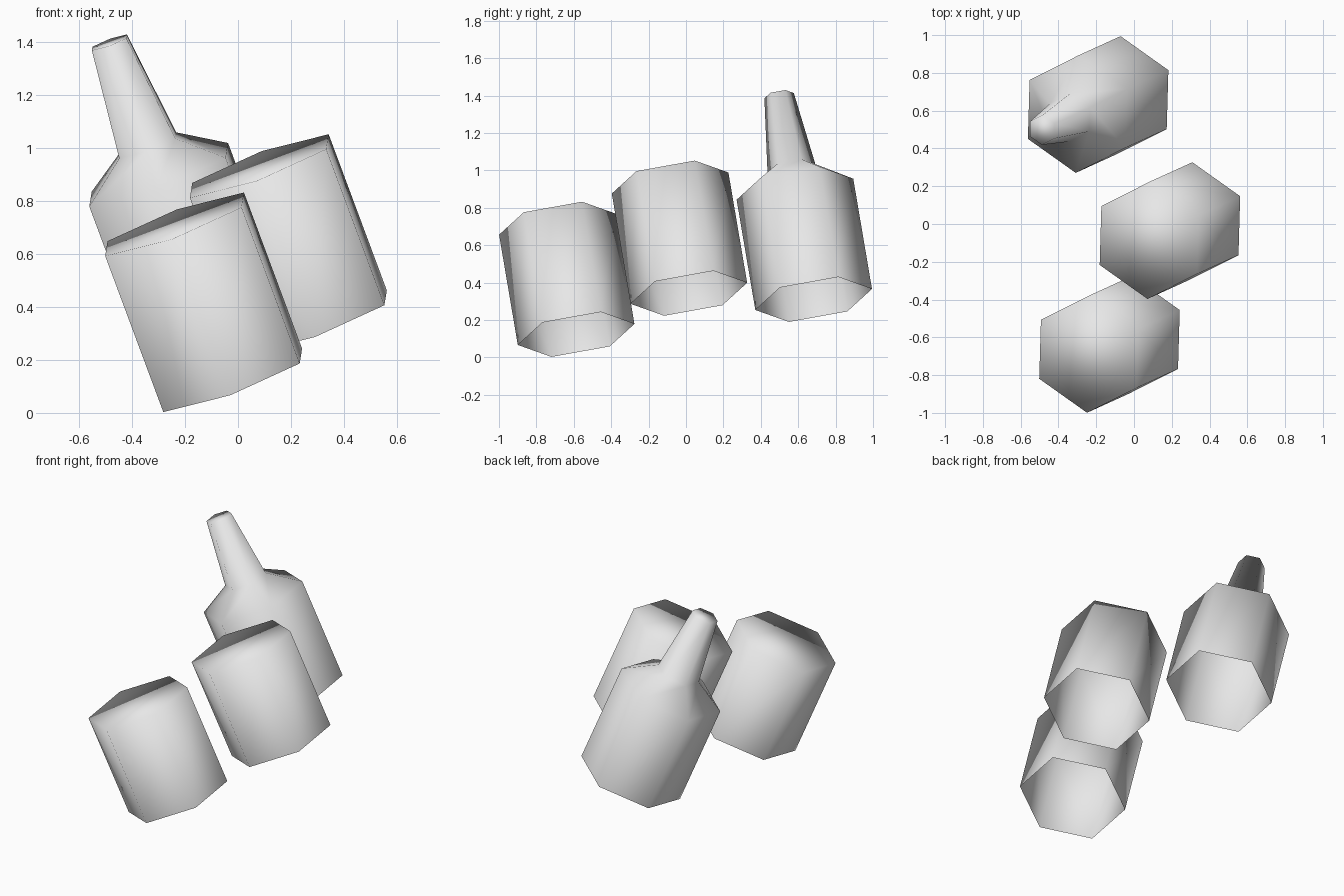
import bpy
import bmesh
import math
from mathutils import Vector

if "Cube" in bpy.data.objects:
    bpy.data.objects.remove(bpy.data.objects["Cube"], do_unlink=True)

# Single plain grey material
grey = bpy.data.materials.new("light_grey")
grey.use_nodes = True
COLOUR = (0.8, 0.8, 0.8, 1)
grey.diffuse_color = COLOUR
grey.node_tree.nodes["Principled BSDF"].inputs["Base Color"].default_value = COLOUR

# Shared tilt: every part leans along the same axis
AXIS = Vector((-0.345, -0.157, 0.926)).normalized()
SIDE = Vector((0.94, -0.0875, 0.335))
SIDE = (SIDE - AXIS * SIDE.dot(AXIS)).normalized()
BACK = AXIS.cross(SIDE)
SIDES = 6
RADIUS, HEIGHT = 0.317, 0.637


def hex_shell(name, base, profile):
    """Open-bottomed hexagonal shell from (radius, height) rings, capped on top."""
    bm = bmesh.new()
    rings = []
    for radius, height in profile:
        ring = []
        for i in range(SIDES):
            a = math.tau * i / SIDES + math.pi / 2
            offset = SIDE * math.cos(a) + BACK * math.sin(a)
            ring.append(bm.verts.new(Vector(base) + AXIS * height + offset * radius))
        rings.append(ring)
    for low, high in zip(rings, rings[1:]):
        for i in range(SIDES):
            j = (i + 1) % SIDES
            bm.faces.new((low[i], low[j], high[j], high[i]))
    bm.faces.new(rings[-1])
    for face in bm.faces:
        face.smooth = True
    mesh = bpy.data.meshes.new(name)
    bm.to_mesh(mesh)
    bm.free()
    mesh.materials.append(grey)
    obj = bpy.data.objects.new(name, mesh)
    bpy.context.collection.objects.link(obj)
    return obj


body = [(RADIUS, 0), (RADIUS, HEIGHT)]
# Shoulder and tapering neck of the back part
neck = [(0.13, HEIGHT + 0.12), (0.08, HEIGHT + 0.54)]

hex_shell("front_canister", (-0.02, -0.5875, 0.123), body)
hex_shell("middle_canister", (0.30, 0.015, 0.343), body)
hex_shell("back_bottle", (-0.08, 0.6825, 0.31), body + neck)
